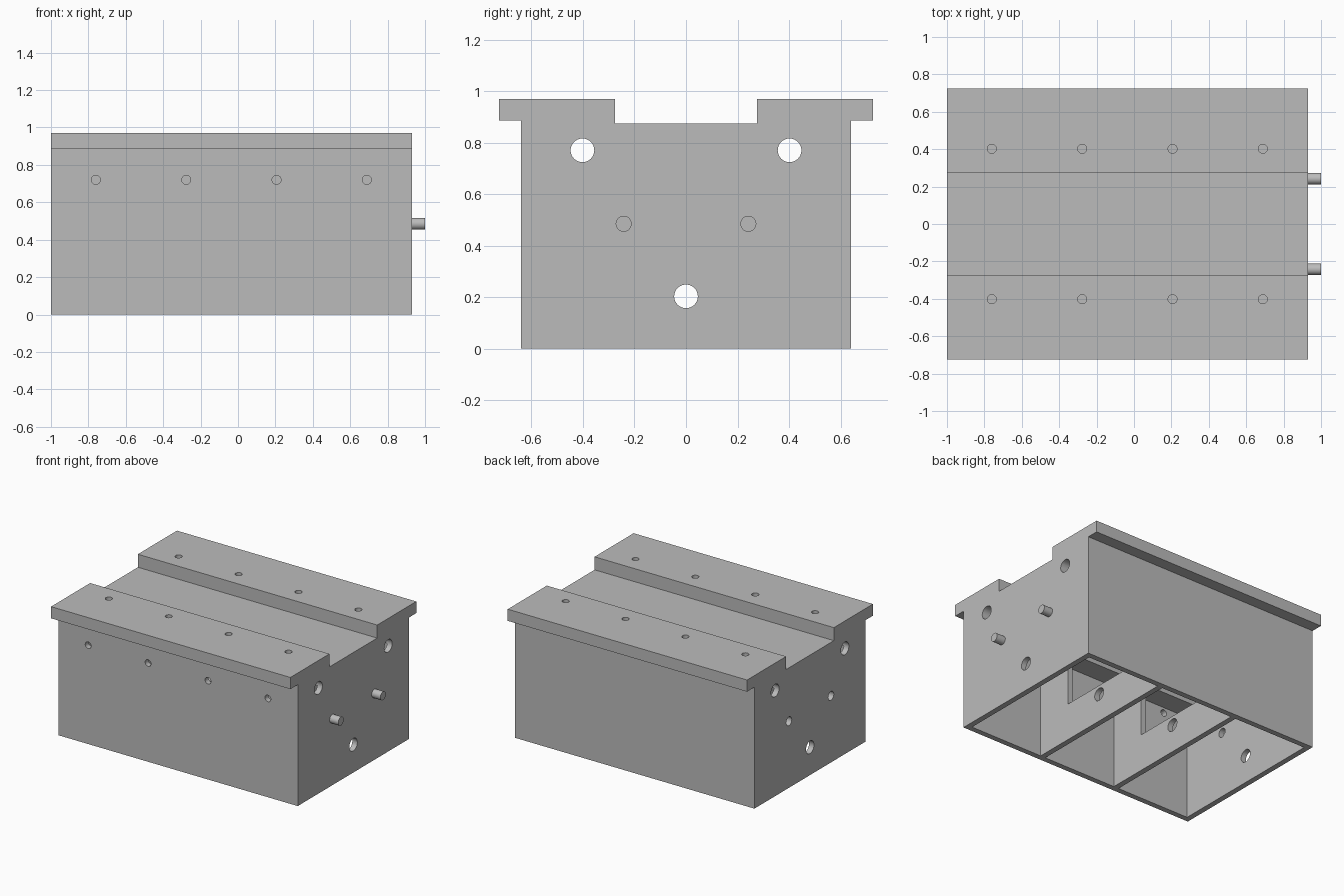
import bpy
import math
from mathutils import Vector

if "Cube" in bpy.data.objects:
    bpy.data.objects.remove(bpy.data.objects["Cube"], do_unlink=True)

X0, X1 = -1.0, 0.93      # block ends
HALF = 0.64              # half depth of the block
WALL = 0.04
CEILING = 0.76
BAY = (X1 - X0 - 4 * WALL) / 3

grey = bpy.data.materials.new("plain_grey")
grey.use_nodes = True
colour = (0.5, 0.5, 0.5, 1)
grey.diffuse_color = colour
grey.node_tree.nodes["Principled BSDF"].inputs["Base Color"].default_value = colour


def box(name, low, high):
    low, high = Vector(low), Vector(high)
    bpy.ops.mesh.primitive_cube_add(size=1, location=(low + high) / 2)
    ob = bpy.context.object
    ob.name = name
    ob.scale = high - low
    bpy.ops.object.transform_apply(location=True, rotation=False, scale=True)
    return ob


def rod(name, start, end, radius):
    start, end = Vector(start), Vector(end)
    axis = end - start
    bpy.ops.mesh.primitive_cylinder_add(
        vertices=32, radius=radius, depth=axis.length, location=(start + end) / 2,
        rotation=axis.to_track_quat('Z', 'Y').to_euler())
    ob = bpy.context.object
    ob.name = name
    return ob


def cut(target, cutter):
    cutter.hide_render = True
    mod = target.modifiers.new("cut", 'BOOLEAN')
    mod.operation = 'DIFFERENCE'
    mod.solver = 'EXACT'
    mod.object = cutter
    bpy.context.view_layer.objects.active = target
    bpy.ops.object.modifier_apply(modifier=mod.name)
    bpy.data.objects.remove(cutter, do_unlink=True)


def finish(ob):
    bpy.ops.object.select_all(action='DESELECT')
    ob.select_set(True)
    bpy.context.view_layer.objects.active = ob
    ob.data.materials.clear()
    ob.data.materials.append(grey)
    bpy.ops.object.shade_smooth_by_angle(angle=math.radians(30))


# Block: end profile with side flanges and a top channel, swept along x
half = [(HALF, 0), (HALF, 0.885), (0.725, 0.885), (0.725, 0.97), (0.275, 0.97), (0.275, 0.875)]
profile = half + [(-y, z) for y, z in reversed(half)]
n = len(profile)
verts = [(x, y, z) for x in (X0, X1) for y, z in profile]
faces = [list(reversed(range(n))), list(range(n, 2 * n))]
faces += [(i, (i + 1) % n, (i + 1) % n + n, i + n) for i in range(n)]
mesh = bpy.data.meshes.new("block")
mesh.from_pydata(verts, [], faces)
block = bpy.data.objects.new("block", mesh)
bpy.context.collection.objects.link(block)

# Three bays open at the bottom
inner = HALF - WALL
for i in range(3):
    x = X0 + WALL + i * (BAY + WALL)
    cut(block, box("bay_cutter", (x, -inner, -0.1), (x + BAY, inner, CEILING)))

# Window through both dividers
cut(block, box("window_cutter", (-0.6, -0.32, 0.27), (0.5, 0.32, 0.7)))

# Lengthwise rod holes
for y, z in ((-0.402, 0.77), (0.402, 0.77), (0, 0.203)):
    cut(block, rod("rod_hole_cutter", (-1.2, y, z), (1.2, y, z), 0.046))

# Pin sockets at one end, pins at the other
for side, y in (("right", -0.242), ("left", 0.242)):
    z = 0.485
    cut(block, rod("socket_cutter", (-1.1, y, z), (-0.9, y, z), 0.032))
    finish(rod(side + "_pin", (X1 - WALL, y, z), (1.0, y, z), 0.031))

# Screw holes: blind in the top rails, through the front wall
for i in range(4):
    x = -0.76 + i * 0.483
    for y in (-0.402, 0.402):
        cut(block, rod("top_screw_cutter", (x, y, 0.87), (x, y, 1.1), 0.024))
    cut(block, rod("front_screw_cutter", (x, -0.8, 0.72), (x, -0.55, 0.72), 0.024))

finish(block)
